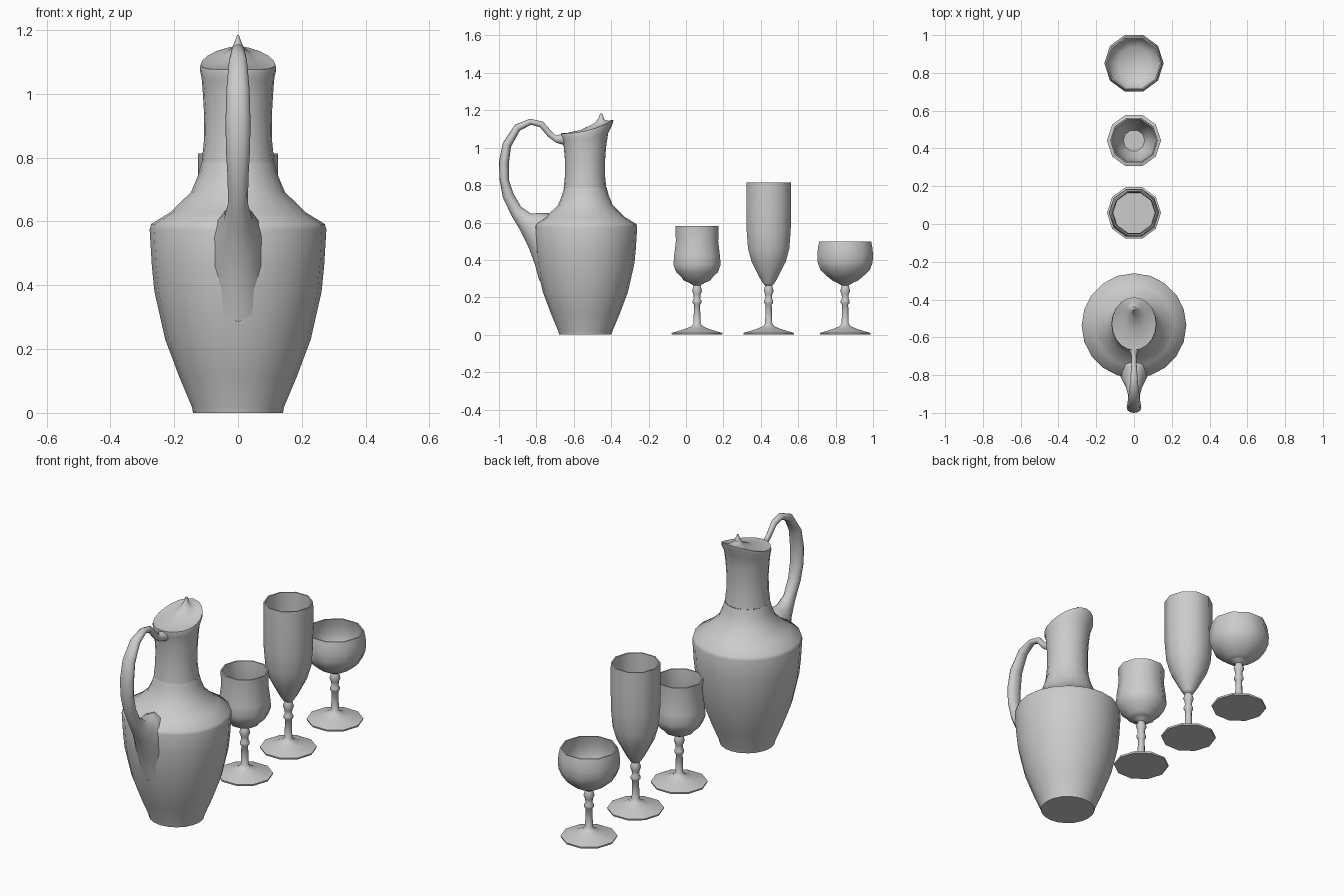
import bpy, bmesh, math
from mathutils import Vector


def loft(name, rings, angle=50, cap_start=True, cap_end=True):
    """Skin a list of point rings into one smooth-shaded object."""
    bm = bmesh.new()
    vr = [[bm.verts.new(p) for p in ring] for ring in rings]
    n = len(vr[0])
    for a, b in zip(vr, vr[1:]):
        for i in range(n):
            j = (i + 1) % n
            bm.faces.new((a[i], a[j], b[j], b[i]))
    if cap_start:
        bm.faces.new(vr[0][::-1])
    if cap_end:
        bm.faces.new(vr[-1])
    bmesh.ops.recalc_face_normals(bm, faces=bm.faces)
    me = bpy.data.meshes.new(name)
    bm.to_mesh(me)
    bm.free()
    ob = bpy.data.objects.new(name, me)
    bpy.context.collection.objects.link(ob)
    bpy.ops.object.select_all(action='DESELECT')
    ob.select_set(True)
    bpy.context.view_layer.objects.active = ob
    bpy.ops.object.shade_smooth_by_angle(angle=math.radians(angle))
    return ob


def ring(cy, rx, ry, z, n, tilt=0.0):
    """Horizontal ellipse; tilt raises the +y side like a pouring lip."""
    pts = []
    for i in range(n):
        a = 2 * math.pi * i / n
        s = math.sin(a)
        pts.append((rx * math.cos(a), cy + ry * s, z + tilt * (0.035 * s + 0.02 * s * s)))
    return pts


def lathe(name, profile, cy, n, **kw):
    return loft(name, [ring(cy, r, r, z, n) for r, z in profile], **kw)


# Jug body
JUG_Y, SIDES = -0.538, 20
lathe("jug_body", [(0.14, 0), (0.145, 0.02), (0.185, 0.115), (0.228, 0.23), (0.262, 0.38),
                   (0.27, 0.46), (0.277, 0.575), (0.272, 0.592), (0.213, 0.628),
                   (0.147, 0.692), (0.125, 0.745), (0.114, 0.785)],
      JUG_Y, SIDES, cap_end=False)

# Jug neck, oval pouring lip and lid with a small pointed knob: (cy, rx, ry, z, tilt)
neck = [(-0.54, 0.114, 0.114, 0.785, 0), (-0.54, 0.107, 0.107, 0.85, 0),
        (-0.54, 0.106, 0.107, 0.93, 0), (-0.54, 0.110, 0.113, 1.00, 0.1),
        (-0.538, 0.114, 0.122, 1.05, 0.5), (-0.53, 0.120, 0.138, 1.078, 0.9),
        (-0.528, 0.117, 0.140, 1.092, 1), (-0.515, 0.100, 0.120, 1.094, 1),
        (-0.49, 0.060, 0.075, 1.105, 0.7), (-0.463, 0.022, 0.025, 1.135, 0.3),
        (-0.455, 0.009, 0.011, 1.165, 0.2), (-0.456, 0.003, 0.003, 1.184, 0)]
loft("jug_neck", [ring(cy, rx, ry, z, SIDES, t) for cy, rx, ry, z, t in neck],
     cap_start=False)

# Jug handle: outer y, z, inner y, z, half width of each cross-section
handle = [(-0.64, 1.075, -0.64, 1.01, 0.035), (-0.665, 1.073, -0.665, 1.018, 0.026),
          (-0.695, 1.064, -0.695, 1.027, 0.014), (-0.722, 1.091, -0.738, 1.059, 0.013),
          (-0.765, 1.139, -0.781, 1.110, 0.016), (-0.834, 1.155, -0.829, 1.123, 0.020),
          (-0.914, 1.123, -0.888, 1.091, 0.028), (-0.979, 1.027, -0.936, 1.005, 0.036),
          (-1.000, 0.925, -0.947, 0.914, 0.039), (-0.997, 0.829, -0.947, 0.829, 0.038),
          (-0.979, 0.733, -0.922, 0.754, 0.033), (-0.930, 0.631, -0.882, 0.684, 0.031),
          (-0.888, 0.561, -0.829, 0.647, 0.045), (-0.845, 0.476, -0.775, 0.652, 0.070),
          (-0.807, 0.374, -0.733, 0.650, 0.086), (-0.784, 0.285, -0.700, 0.620, 0.086)]
sections = []
for oy, oz, iy, iz, w in handle:
    outer, inner = Vector((0, oy, oz)), Vector((0, iy, iz))
    mid, half = (outer + inner) / 2, (outer - inner) / 2
    sections.append([mid + half * math.cos(a) + Vector((w * math.sin(a), 0, 0))
                     for a in (2 * math.pi * k / 12 for k in range(12))])
loft("jug_handle", sections, angle=70)

# Glasses: shared ten-sided foot and stem, each with its own bowl
STEM = [(0.141, 0), (0.143, 0.009), (0.07, 0.03), (0.032, 0.045), (0.02, 0.06),
        (0.017, 0.16), (0.025, 0.17), (0.025, 0.182), (0.018, 0.195), (0.02, 0.215),
        (0.028, 0.235), (0.022, 0.255), (0.019, 0.263)]
GLASSES = {
    "wine_glass": (0.059, [(0.045, 0.278), (0.075, 0.29), (0.088, 0.308), (0.118, 0.335),
                           (0.133, 0.375), (0.128, 0.43), (0.119, 0.50), (0.122, 0.58)], 3),
    "flute_glass": (0.442, [(0.03, 0.272), (0.045, 0.295), (0.064, 0.33), (0.096, 0.39),
                            (0.116, 0.46), (0.124, 0.56), (0.126, 0.68), (0.125, 0.813)], 2),
    "coupe_glass": (0.851, [(0.045, 0.278), (0.072, 0.29), (0.096, 0.308), (0.138, 0.345),
                            (0.154, 0.385), (0.157, 0.43), (0.152, 0.47), (0.146, 0.498)], 2),
}
for name, (cy, bowl, floor) in GLASSES.items():
    # the bowl's inside follows the outside down to a flat floor
    inside = [(r - 0.007, z) for r, z in reversed(bowl[floor:])]
    lathe(name + "_foot_and_stem", STEM + bowl[:1], cy, 10)
    lathe(name + "_bowl", bowl + inside, cy, 10)
